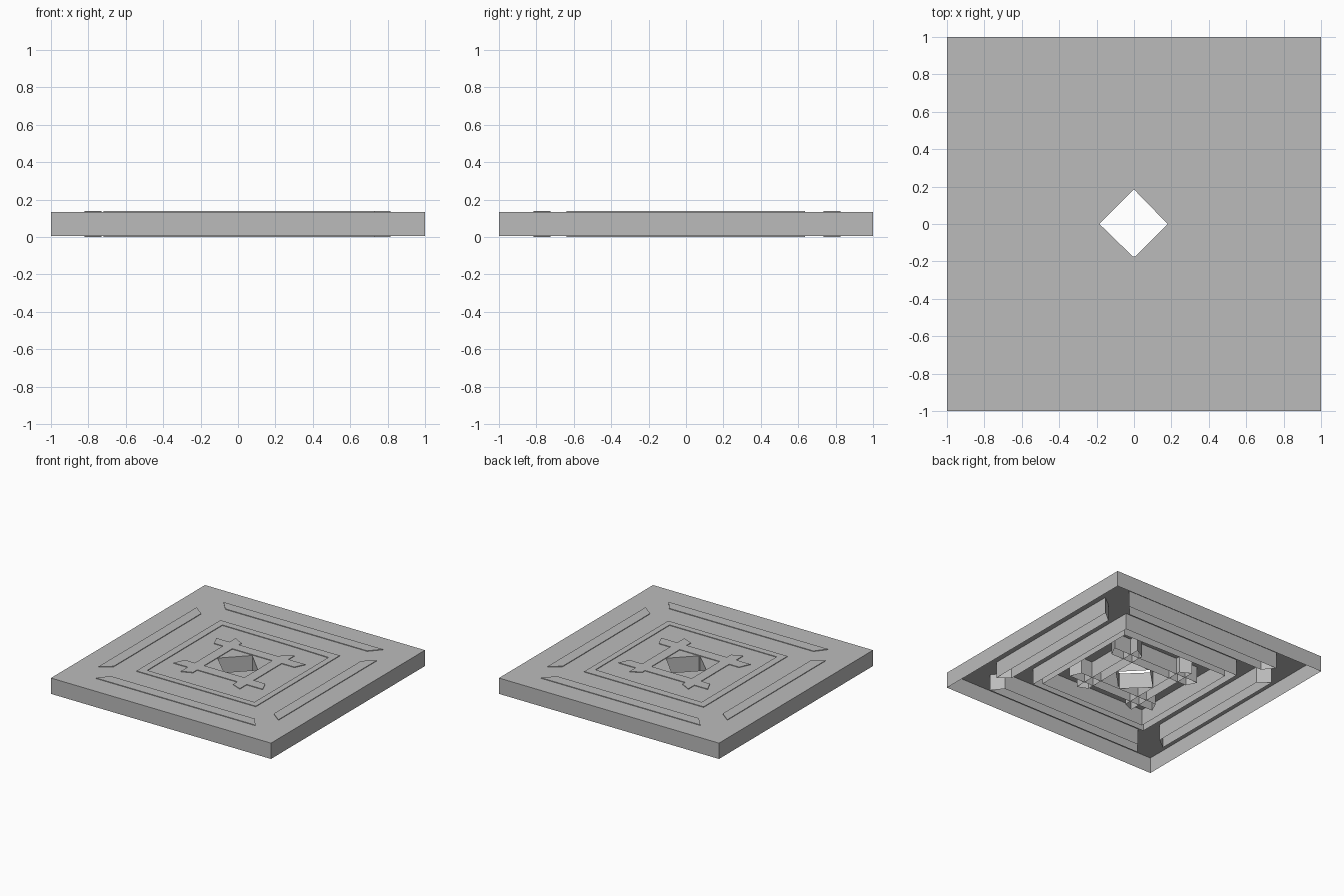
import bpy
import bmesh

cube = bpy.data.objects.get("Cube")
if cube:
    bpy.data.objects.remove(cube, do_unlink=True)

grey = bpy.data.materials.new("stone_grey")
grey.use_nodes = True
GREY = (0.5, 0.5, 0.5, 1)
grey.diffuse_color = GREY
grey.node_tree.nodes["Principled BSDF"].inputs["Base Color"].default_value = GREY


def shell(name, loops, low=0.0, high=0.14):
    """Thin-walled lid: a flat cap between the outlines, walls down, open below."""
    bm = bmesh.new()
    rim = []
    for loop in loops:
        top = [bm.verts.new((x, y, high)) for x, y in loop]
        base = [bm.verts.new((x, y, low)) for x, y in loop]
        for i in range(len(loop)):
            j = (i + 1) % len(loop)
            bm.faces.new((base[i], base[j], top[j], top[i]))
            rim.append(bm.edges.get((top[i], top[j])))
    bmesh.ops.triangle_fill(bm, edges=rim, use_beauty=True, normal=(0, 0, 1))
    bmesh.ops.recalc_face_normals(bm, faces=bm.faces)
    # Keep the cap facing upward
    cap = next(f for f in bm.faces if abs(f.normal.z) > 0.5)
    if cap.normal.z < 0:
        bmesh.ops.reverse_faces(bm, faces=bm.faces)
    mesh = bpy.data.meshes.new(name)
    bm.to_mesh(mesh)
    bm.free()
    mesh.materials.append(grey)
    obj = bpy.data.objects.new(name, mesh)
    bpy.context.collection.objects.link(obj)


def rect(x0, y0, x1, y1):
    return [(x0, y0), (x1, y0), (x1, y1), (x0, y1)]


def across(outer, left, right, inner, in_left, in_right):
    """Slanted-end bar running along x."""
    return [(left, outer), (right, outer), (in_right, inner), (in_left, inner)]


def along(outer, front, back, inner, in_front, in_back):
    """Slanted-end bar running along y."""
    return [(outer, front), (outer, back), (inner, in_back), (inner, in_front)]


# Hollow slab with a diamond opening
diamond = [(0.18, 0), (0, 0.185), (-0.185, 0), (0, -0.18)]
shell("slab", [rect(-1, -1, 1, 1), diamond], 0.005, 0.135)

# Slightly uneven square frame
frame_inside = [(-0.485, -0.485), (0.49, -0.487), (0.49, 0.475), (0.1, 0.485), (-0.485, 0.49)]
shell("square_frame", [rect(-0.545, -0.54, 0.54, 0.55), frame_inside])

# Border strips and the crossing bars round the opening
bars = {
    "back_border": across(0.825, -0.71, 0.74, 0.735, -0.63, 0.66),
    "front_border": across(-0.815, -0.72, 0.73, -0.725, -0.65, 0.66),
    "right_border": along(-0.82, -0.64, 0.635, -0.73, -0.57, 0.565),
    "left_border": along(0.815, -0.64, 0.635, 0.725, -0.57, 0.565),
    "back_bar": across(0.275, -0.39, 0.42, 0.19, -0.35, 0.38),
    "front_bar": across(-0.265, -0.40, 0.41, -0.175, -0.36, 0.37),
    "right_bar": along(-0.27, -0.355, 0.355, -0.185, -0.32, 0.31),
    "left_bar": along(0.265, -0.355, 0.355, 0.18, -0.32, 0.31),
}
for name, outline in bars.items():
    shell(name, [outline])
